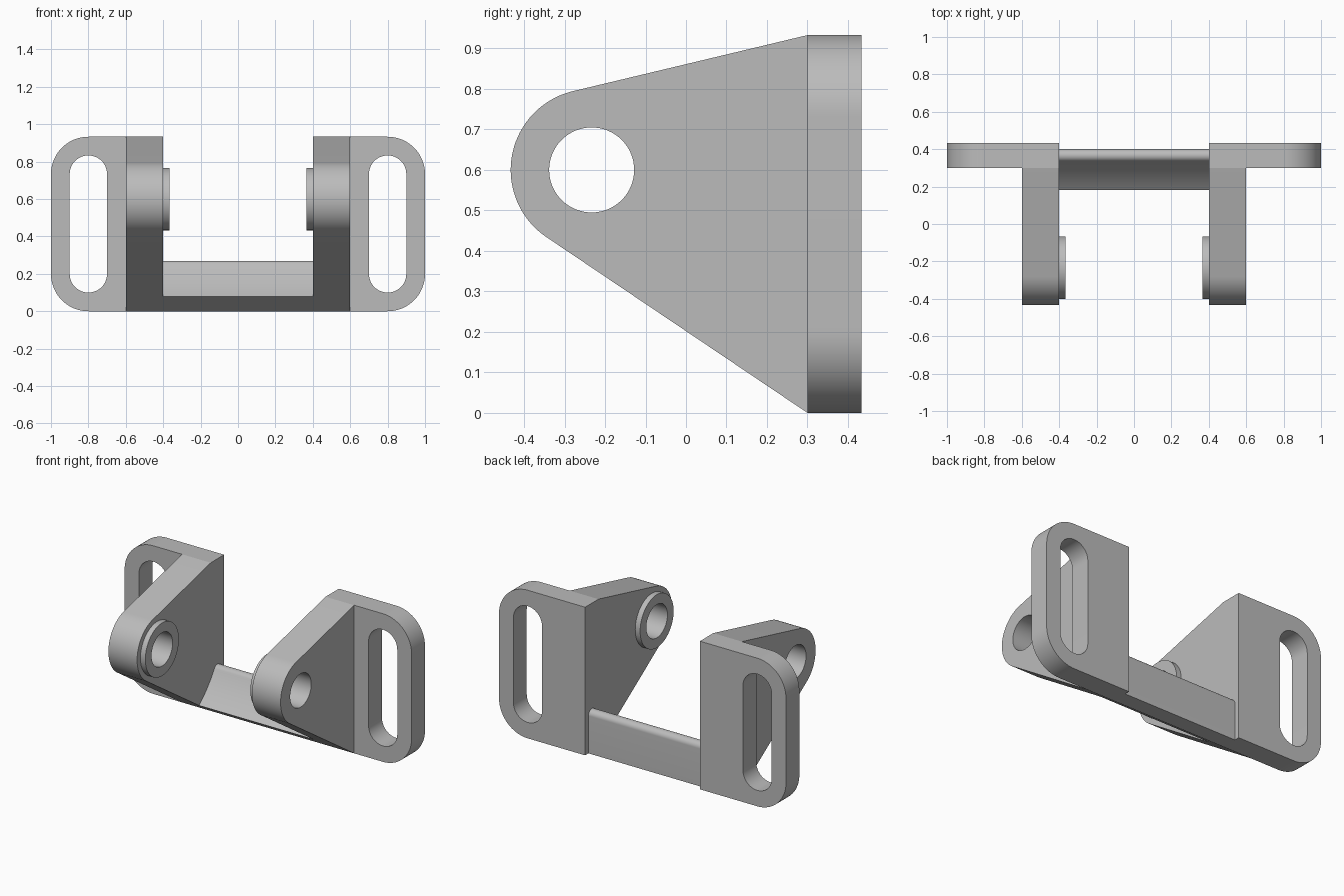
import bpy
import bmesh
from math import atan2, acos, asin, cos, sin, hypot, pi, radians, sqrt
from mathutils import Vector

if "Cube" in bpy.data.objects:
    bpy.data.objects.remove(bpy.data.objects["Cube"], do_unlink=True)

# One plain grey for the whole bracket
grey = bpy.data.materials.new("bracket grey")
grey.use_nodes = True
colour = (0.5, 0.5, 0.5, 1)
grey.diffuse_color = colour
grey.node_tree.nodes["Principled BSDF"].inputs["Base Color"].default_value = colour

# Main dimensions
INNER, LUG_OUT, OUTER = 0.4, 0.6, 1.0      # x positions
BACK, PLATE_FRONT = 0.433, 0.3             # y positions
HEIGHT = 0.933
PIVOT = Vector((-0.233, 0.6))              # pin axis in the y-z plane
LUG_R, BOSS_R, PIN_R = 0.2, 0.167, 0.105
SWEEP_R, FILLET_R = 0.667, 0.034           # crossbar clearance and top rounding


def arc(centre, radius, start, end, steps=24):
    """Points on an arc, both ends included."""
    angles = [start + (end - start) * i / steps for i in range(steps + 1)]
    return [(centre[0] + radius * cos(a), centre[1] + radius * sin(a)) for a in angles]


def circle(centre, radius):
    return arc(centre, radius, 0, 2 * pi, 64)[:-1]


def prism(name, loops, place, sweep):
    """Fill an outline with its holes, then extrude it along sweep."""
    bm = bmesh.new()
    edges = []
    for loop in loops:
        verts = [bm.verts.new(place(*p)) for p in loop]
        edges += [bm.edges.new((v, verts[i - 1])) for i, v in enumerate(verts)]
    bmesh.ops.triangle_fill(bm, edges=edges, use_beauty=True)
    new = bmesh.ops.extrude_face_region(bm, geom=bm.faces[:], use_keep_orig=True)["geom"]
    bmesh.ops.translate(bm, vec=sweep, verts=[g for g in new if isinstance(g, bmesh.types.BMVert)])
    bmesh.ops.recalc_face_normals(bm, faces=bm.faces[:])
    mesh = bpy.data.meshes.new(name)
    bm.to_mesh(mesh)
    bm.free()
    mesh.shade_smooth()
    mesh.set_sharp_from_angle(angle=radians(25))
    mesh.materials.append(grey)
    obj = bpy.data.objects.new(name, mesh)
    bpy.context.collection.objects.link(obj)
    return obj


def tangent_angle(corner, side):
    """Angle on the lug tip where a line from the corner touches it."""
    d = Vector(corner) - PIVOT
    return atan2(d.y, d.x) + side * acos(LUG_R / d.length)


# Lug outline: rounded tip with tangent lines to the plate
top, bottom = (PLATE_FRONT, HEIGHT), (PLATE_FRONT, 0)
high = tangent_angle(top, 1)
low = tangent_angle(bottom, -1) + 2 * pi
lug = [bottom, top] + arc(PIVOT, LUG_R, high, low, 40)

# Plate outline: outer corners rounded, with a long round-ended slot
CORNER = 0.2
plate = [(INNER, 0)]
plate += arc((OUTER - CORNER, CORNER), CORNER, -pi / 2, 0)
plate += arc((OUTER - CORNER, HEIGHT - CORNER), CORNER, 0, pi / 2)
plate += [(INNER, HEIGHT)]
slot = arc((0.8, 0.2), 0.1, pi, 2 * pi) + arc((0.8, HEIGHT - 0.2), 0.1, 0, pi)

for side, label in ((1, "left"), (-1, "right")):
    prism(label + "_slotted_plate", [plate, slot],
          lambda x, z: (side * x, PLATE_FRONT, z), (0, BACK - PLATE_FRONT, 0))
    prism(label + "_pivot_lug", [lug, circle(PIVOT, PIN_R)],
          lambda y, z: (side * INNER, y, z), (side * (LUG_OUT - INNER), 0, 0))
    prism(label + "_pivot_boss", [circle(PIVOT, BOSS_R), circle(PIVOT, PIN_R)],
          lambda y, z: (side * INNER, y, z), (-side * 0.034, 0, 0))

# Crossbar: concave front swept about the pin axis, rounded top, sloped underside
BAR_BACK = 0.4
dy = BAR_BACK - FILLET_R - PIVOT.x
reach = SWEEP_R + FILLET_R
top_angle = -acos(dy / reach)
fillet = (BAR_BACK - FILLET_R, PIVOT.y + reach * sin(top_angle))
start = low - 2 * pi + acos(LUG_R / SWEEP_R)
bar = [(BAR_BACK, 0), bottom]
bar += arc(PIVOT, SWEEP_R, start, top_angle)
bar += arc(fillet, FILLET_R, top_angle + pi, 0, 16)
prism("crossbar", [bar], lambda y, z: (-INNER, y, z), (2 * INNER, 0, 0))
